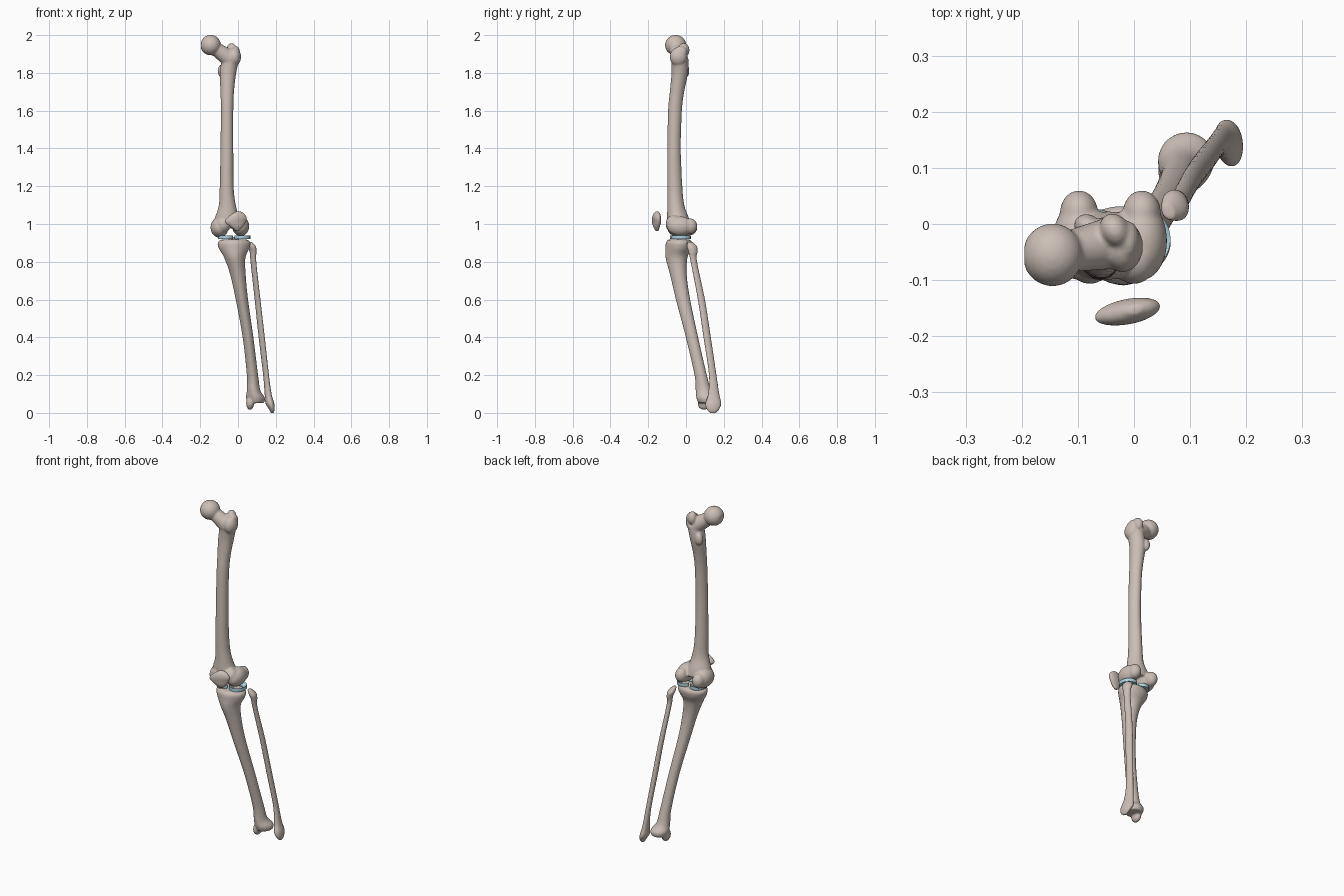
import bpy
import bmesh
import math
from mathutils import Matrix, Vector

cube = bpy.data.objects.get("Cube")
if cube:
    bpy.data.objects.remove(cube)


def make_material(name, colour):
    mat = bpy.data.materials.new(name)
    mat.use_nodes = True
    mat.diffuse_color = colour
    mat.node_tree.nodes["Principled BSDF"].inputs["Base Color"].default_value = colour
    return mat


BONE = make_material("bone", (0.60, 0.52, 0.47, 1))
CARTILAGE = make_material("blue cartilage", (0.42, 0.63, 0.72, 1))


def spline(a, b, c, d, t):
    """Smooth value between b and c."""
    return 0.5 * (2 * b + (c - a) * t + (2 * a - 5 * b + 4 * c - d) * t ** 2
                  + (3 * b - a - 3 * c + d) * t ** 3)


def loft(bm, rows, crest=0.0, crest_angle=0.0, shear=0.0, sides=28, steps=6):
    """Smooth shaft through oval sections given as x min, x max, y min, y max, z."""
    sections = []
    last = len(rows) - 1
    for i in range(last):
        near = [rows[max(i - 1, 0)], rows[i], rows[i + 1], rows[min(i + 2, last)]]
        for s in range(steps):
            sections.append([spline(*values, s / steps) for values in zip(*near)])
    sections.append(rows[-1])
    rings = []
    for x0, x1, y0, y1, z in sections:
        cx, cy = (x0 + x1) / 2, (y0 + y1) / 2
        ring = []
        for k in range(sides):
            angle = math.tau * k / sides
            bulge = 1 + crest * (max(0, math.cos(angle - crest_angle)) ** 6 - 0.3)
            dx = (x1 - x0) / 2 * math.cos(angle) * bulge
            dy = (y1 - y0) / 2 * math.sin(angle) * bulge
            ring.append(bm.verts.new((cx + dx, cy + dy + shear * dx, z)))
        rings.append(ring)
    for low, high in zip(rings, rings[1:]):
        for k in range(sides):
            n = (k + 1) % sides
            bm.faces.new((low[k], low[n], high[n], high[k]))
    bm.faces.new(rings[0])
    bm.faces.new(rings[-1])


def blob(bm, centre, radii, tilt=0.0):
    matrix = (Matrix.Translation(centre) @ Matrix.Rotation(tilt, 4, 'Z')
              @ Matrix.Diagonal((*radii, 1)))
    return bmesh.ops.create_uvsphere(bm, u_segments=32, v_segments=20, radius=1,
                                     matrix=matrix)["verts"]


def strut(bm, start, end, r1, r2):
    a, b = Vector(start), Vector(end)
    turn = (b - a).to_track_quat('Z', 'Y').to_matrix().to_4x4()
    bmesh.ops.create_cone(bm, cap_ends=True, segments=28, radius1=r1, radius2=r2,
                          depth=(b - a).length,
                          matrix=Matrix.Translation((a + b) / 2) @ turn)


def finish(name, bm, mat, voxel=0.0, rounds=5):
    bmesh.ops.recalc_face_normals(bm, faces=bm.faces)
    for face in bm.faces:
        face.smooth = True
    mesh = bpy.data.meshes.new(name)
    bm.to_mesh(mesh)
    bm.free()
    mesh.materials.append(mat)
    obj = bpy.data.objects.new(name, mesh)
    bpy.context.collection.objects.link(obj)
    if voxel:
        # Fuse the overlapping forms into one continuous surface
        fuse = obj.modifiers.new("fuse", 'REMESH')
        fuse.mode = 'VOXEL'
        fuse.voxel_size = voxel
        fuse.use_smooth_shade = True
        soften = obj.modifiers.new("soften", 'SMOOTH')
        soften.factor = 0.5
        soften.iterations = rounds
    return obj


# Thigh bone: shaft with a ridge along the back
bm = bmesh.new()
loft(bm, [(-.085, .01, -.08, .01, 1.88), (-.098, -.008, -.078, .008, 1.8),
          (-.094, -.02, -.087, -.012, 1.7), (-.092, -.024, -.096, -.024, 1.6),
          (-.094, -.024, -.1, -.03, 1.4), (-.098, -.022, -.1, -.022, 1.2),
          (-.103, -.01, -.1, -.012, 1.1), (-.125, .012, -.102, .012, 1.03),
          (-.13, .045, -.1, .02, .99)], crest=0.1, crest_angle=math.pi / 2)

# Hip end: ball with a small pit, neck and two bony knobs
ball_centre = Vector((-.145, -.055, 1.947))
for v in blob(bm, ball_centre, (.054, .056, .054)):
    ray = v.co - ball_centre
    if ray.normalized().x < -0.97:
        v.co = ball_centre + ray * 0.87
strut(bm, ball_centre, (-.045, -.035, 1.875), .033, .046)
blob(bm, (-.02, -.04, 1.885), (.036, .046, .05))
blob(bm, (-.034, -.012, 1.92), (.026, .032, .038), 0.5)
blob(bm, (-.01, -.03, 1.91), (.02, .035, .032))
blob(bm, (-.085, -.002, 1.81), (.022, .02, .035))

# Knee end: rounded condyles, rear lobes and front groove rims
for x, z, size in ((-.098, .982, 1.05), (.014, .988, 1.0)):
    blob(bm, (x, -.03, z), (.045 * size, .07, .052 * size))
    blob(bm, (x, .02, z), (.034, .04, .042))
    blob(bm, (x * .7 - .01, -.065, z + .015), (.04, .042, .045))
finish("thigh_bone", bm, BONE, .005)

# Kneecap: slanted shield
bm = bmesh.new()
loft(bm, [(-.012, .006, -.16, -.145, .963), (-.04, .027, -.172, -.14, .985),
          (-.07, .042, -.178, -.134, 1.01), (-.058, .047, -.178, -.134, 1.032),
          (-.035, .036, -.172, -.137, 1.052), (-.012, .015, -.16, -.145, 1.066)],
     shear=0.18)
finish("kneecap", bm, BONE, .004, 3)

# Shin bone: broad plateau, front crest and flared ankle
bm = bmesh.new()
loft(bm, [(-.095, .055, -.09, .025, .917), (-.112, .07, -.1, .035, .9),
          (-.105, .064, -.102, .03, .87), (-.075, .042, -.102, .01, .82),
          (-.043, .043, -.08, .006, .73), (-.014, .055, -.05, .024, .6),
          (.023, .083, .002, .066, .4), (.045, .108, .048, .112, .2),
          (.045, .12, .055, .135, .12), (.04, .145, .06, .165, .08),
          (.05, .14, .07, .16, .052)], crest=0.15, crest_angle=-math.pi / 2)
for x in (-.035, -.01):
    blob(bm, (x, -.025, .915), (.012, .02, .022))
blob(bm, (-.03, -.085, .84), (.026, .02, .04))
blob(bm, (.064, .095, .052), (.021, .033, .036))
finish("shin_bone", bm, BONE, .005)

# Calf bone: slender outer strut with a flattened ankle tip
bm = bmesh.new()
loft(bm, [(.048, .072, .008, .035, .906), (.05, .095, .006, .058, .88),
          (.062, .098, .014, .06, .85), (.066, .097, .025, .058, .8),
          (.088, .119, .063, .1, .6), (.109, .142, .093, .131, .4),
          (.133, .164, .122, .161, .2), (.141, .178, .117, .176, .1),
          (.146, .192, .103, .186, .05), (.165, .194, .11, .175, .018),
          (.175, .188, .13, .155, -.002)], shear=-0.3)
finish("calf_bone", bm, BONE, .004, 3)


# Knee pads: wedge-shaped crescents open towards the middle
def crescent(name, centre, radii, opening):
    bm = bmesh.new()
    profile = ((1, -.008), (1, .012), (.85, .008), (.5, -.002), (.5, -.008))
    face = bm.faces.new([bm.verts.new((r, 0, z)) for r, z in profile])
    bmesh.ops.spin(bm, geom=[face, *face.edges, *face.verts], cent=(0, 0, 0),
                   axis=(0, 0, 1), angle=math.radians(290), steps=32)
    matrix = (Matrix.Translation(centre) @ Matrix.Diagonal((*radii, 1, 1))
              @ Matrix.Rotation(opening + math.radians(35), 4, 'Z'))
    bmesh.ops.transform(bm, matrix=matrix, verts=bm.verts)
    obj = finish(name, bm, CARTILAGE)
    bpy.ops.object.select_all(action='DESELECT')
    obj.select_set(True)
    bpy.context.view_layer.objects.active = obj
    bpy.ops.object.shade_smooth_by_angle(angle=math.radians(35))


crescent("outer_knee_pad", (.019, -.027, .928), (.046, .052), math.pi)
crescent("inner_knee_pad", (-.063, -.03, .928), (.044, .056), 0)
